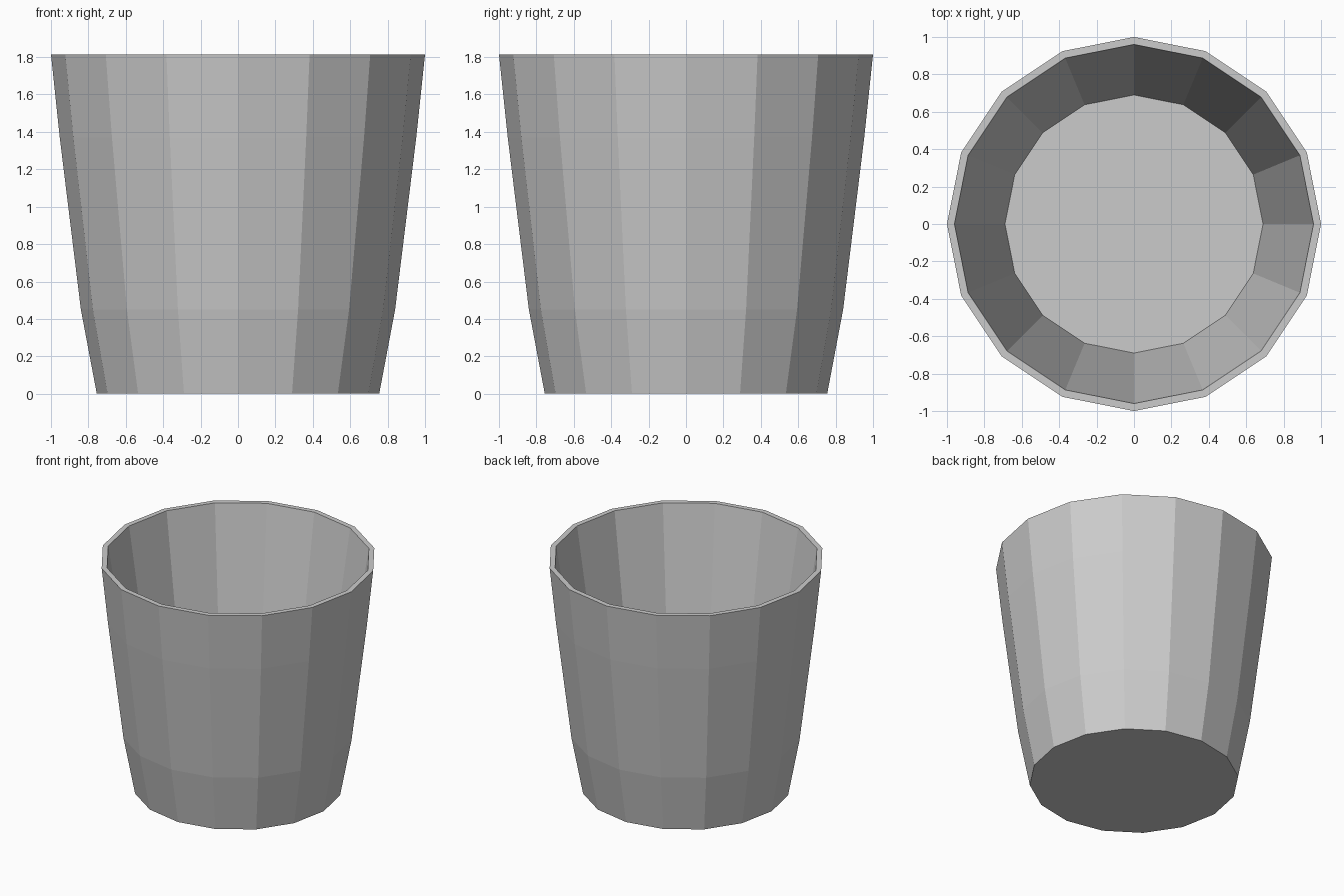
import bpy
import bmesh
from math import cos, sin, tau

SIDES = 16
# (radius, height) from the outside base up, over the rim and down to the floor
PROFILE = [(0.755, 0), (0.84, 0.45), (0.953, 1.37), (1.0, 1.815),
           (0.96, 1.815), (0.69, 0.05)]

cube = bpy.data.objects.get("Cube")
if cube:
    bpy.data.objects.remove(cube, do_unlink=True)


def make_material(name, color):
    mat = bpy.data.materials.new(name)
    mat.use_nodes = True
    mat.diffuse_color = color
    mat.node_tree.nodes["Principled BSDF"].inputs["Base Color"].default_value = color
    return mat


# Faceted tapered cup with a hollow inside
bm = bmesh.new()
rings = [[bm.verts.new((r * cos(tau * i / SIDES), r * sin(tau * i / SIDES), z))
          for i in range(SIDES)] for r, z in PROFILE]
for lower, upper in zip(rings, rings[1:]):
    for i in range(SIDES):
        j = (i + 1) % SIDES
        bm.faces.new((lower[i], lower[j], upper[j], upper[i]))

# Underside and inner floor
bm.faces.new(rings[0][::-1])
bm.faces.new(rings[-1])
bmesh.ops.recalc_face_normals(bm, faces=bm.faces)

mesh = bpy.data.meshes.new("cup")
bm.to_mesh(mesh)
bm.free()
mesh.materials.append(make_material("light grey", (0.6, 0.6, 0.6, 1)))
cup = bpy.data.objects.new("cup", mesh)
bpy.context.collection.objects.link(cup)
